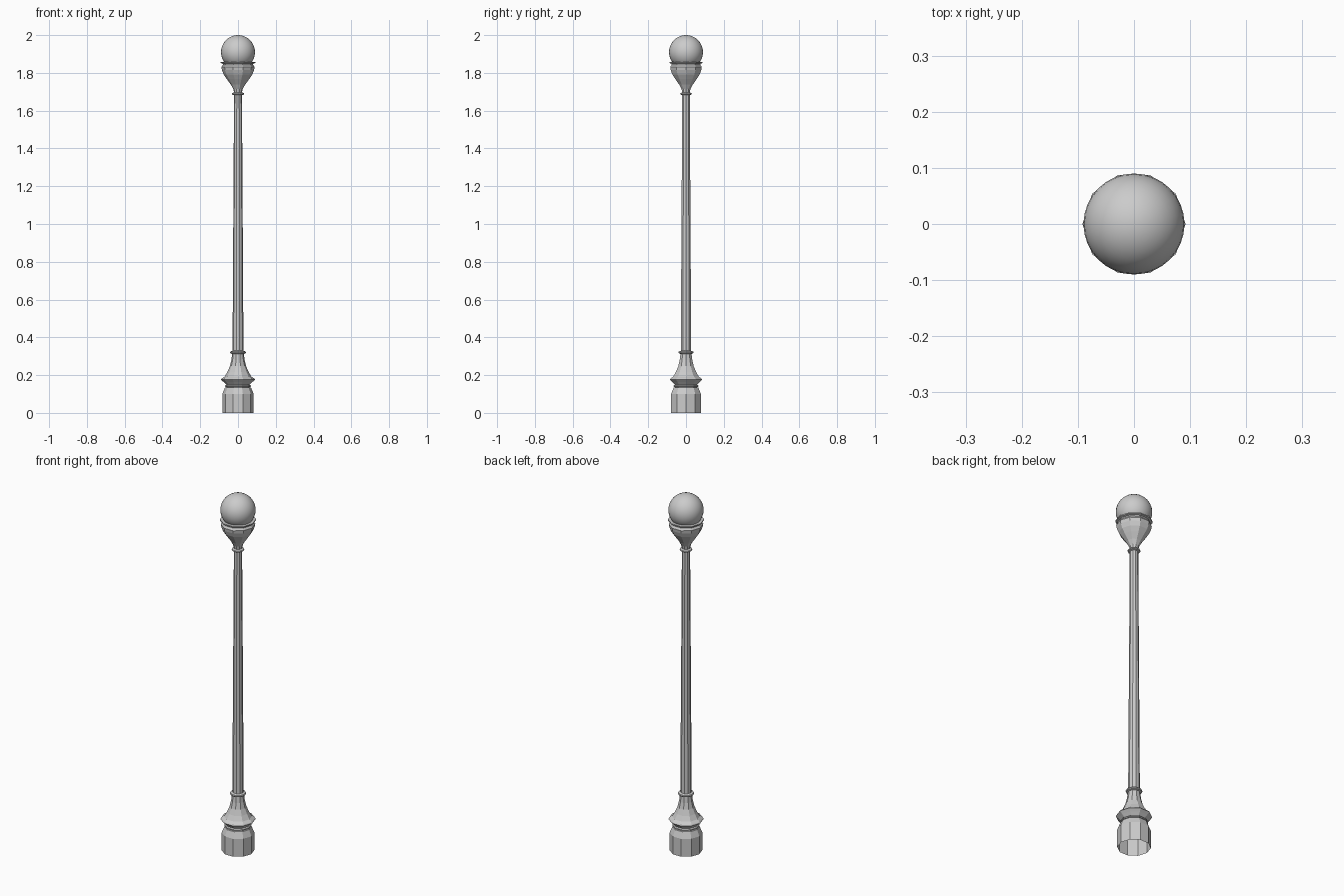
import bpy, bmesh, math

SIDES = 10


def lathe(name, profile):
    """Spin (radius, height) points into an open ten-sided flat-faced tube."""
    bm = bmesh.new()
    rings = []
    for r, z in profile:
        rings.append([bm.verts.new((r * math.cos(2 * math.pi * i / SIDES),
                                    r * math.sin(2 * math.pi * i / SIDES), z))
                      for i in range(SIDES)])
    for low, high in zip(rings, rings[1:]):
        for i in range(SIDES):
            j = (i + 1) % SIDES
            bm.faces.new((low[i], low[j], high[j], high[i]))
    mesh = bpy.data.meshes.new(name)
    bm.to_mesh(mesh)
    bm.free()
    obj = bpy.data.objects.new(name, mesh)
    bpy.context.collection.objects.link(obj)
    return obj


# Foot block with a chamfered shoulder, open underneath
lathe("foot", [(0.083, 0), (0.083, 0.10), (0.069, 0.134), (0.060, 0.136)])

# Flared pedestal between the foot and the shaft
lathe("pedestal", [(0.060, 0.136), (0.069, 0.139), (0.069, 0.145), (0.062, 0.149),
                   (0.077, 0.164), (0.090, 0.176), (0.087, 0.181), (0.071, 0.192),
                   (0.056, 0.217), (0.043, 0.247), (0.035, 0.280), (0.031, 0.312)])

# Tapered shaft with a collar at each end
lathe("lower_collar", [(0.031, 0.312), (0.040, 0.315), (0.042, 0.320),
                       (0.040, 0.325), (0.029, 0.329)])
lathe("shaft", [(0.029, 0.329), (0.021, 1.682)])
lathe("upper_collar", [(0.021, 1.682), (0.031, 1.685), (0.033, 1.689),
                       (0.031, 1.693), (0.021, 1.697)])

# Lamp cup with a moulded rim
lathe("lamp_cup", [(0.021, 1.697), (0.025, 1.715), (0.038, 1.738), (0.060, 1.768),
                   (0.076, 1.792), (0.085, 1.815), (0.088, 1.832), (0.080, 1.843),
                   (0.081, 1.849), (0.092, 1.852), (0.092, 1.858), (0.070, 1.858)])

# Smooth glass globe
bpy.ops.mesh.primitive_uv_sphere_add(segments=32, ring_count=16, radius=0.09,
                                     location=(0, 0, 1.91))
globe = bpy.context.object
globe.name = "globe"
bpy.ops.object.shade_smooth()
